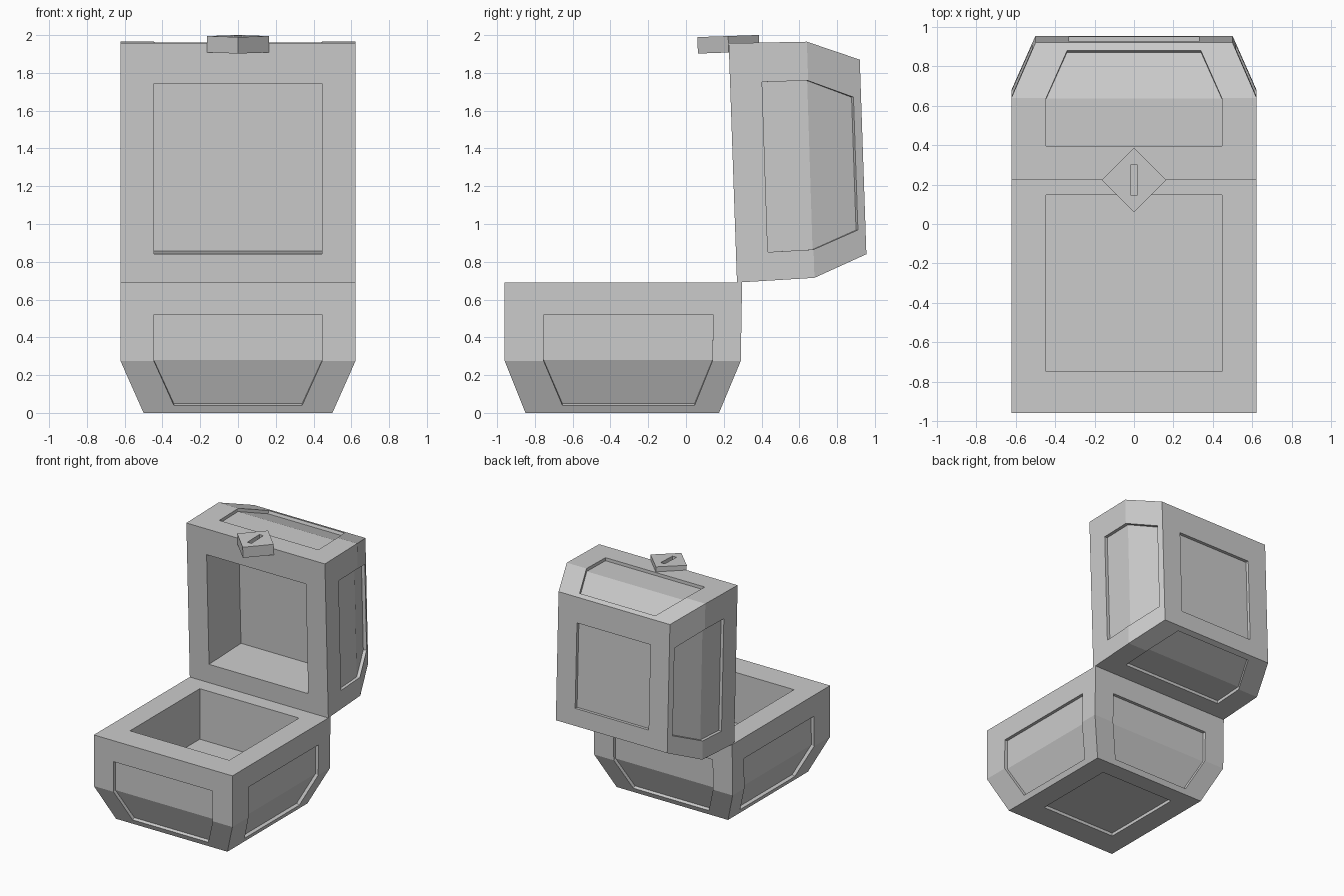
import bpy, bmesh, math
from mathutils import Vector, Matrix

if "Cube" in bpy.data.objects:
    bpy.data.objects.remove(bpy.data.objects["Cube"])

RECESS = 0.025      # depth of the sunken panels
CAVITY = 0.41       # depth of the hollow


def ring(bm, a, b):
    """Quads between two loops of equal length."""
    n = len(a)
    for i in range(n):
        j = (i + 1) % n
        bm.faces.new((a[i], a[j], b[j], b[i]))


def finish(bm, name):
    bmesh.ops.remove_doubles(bm, verts=bm.verts, dist=1e-5)
    bmesh.ops.recalc_face_normals(bm, faces=bm.faces)
    me = bpy.data.meshes.new(name)
    bm.to_mesh(me)
    bm.free()
    ob = bpy.data.objects.new(name, me)
    bpy.context.collection.objects.link(ob)
    return ob


def normal(a, b, c, centre):
    n = (b - a).cross(c - a).normalized()
    return n if n.dot(a - centre) > 0 else -n


def half_shell(name, sections):
    """sections: rim, shoulder, end, each (half width, hinge-side (y,z), front-side (y,z))."""
    bm = bmesh.new()
    loops = [[Vector((s * hx, *p)) for s, p in ((-1, back), (1, back), (1, front), (-1, front))]
             for hx, back, front in sections]
    rim, mid, end = loops
    centre = sum(rim + end, Vector()) / 8
    V = lambda pts: [bm.verts.new(p) for p in pts]

    # four bent walls, each with a sunken panel
    for i in range(4):
        j = (i + 1) % 4
        if i % 2 == 0:
            w, c = (.142, .858), (.172, .828)
        else:
            w, c = (.12, .835), (.138, .80)
            if i == 3:
                w, c = [tuple(1 - k for k in reversed(p)) for p in (w, c)]
        top = [rim[k].lerp(mid[k], .41) for k in (i, j)]
        low = [mid[k].lerp(end[k], .855) for k in (i, j)]
        sh = [mid[i], mid[j]]
        outer = [rim[i], rim[j], mid[j], end[j], end[i], mid[i]]
        at = lambda pair, u: pair[0].lerp(pair[1], u)
        inner = [at(top, w[0]), at(top, w[1]), at(sh, w[1]),
                 at(low, c[1]), at(low, c[0]), at(sh, w[0])]
        nw = normal(rim[i], rim[j], mid[j], centre)
        nc = normal(mid[i], mid[j], end[j], centre)
        ns = (nw + nc) / (1 + nw.dot(nc))
        sunk = [p - n * RECESS for p, n in zip(inner, (nw, nw, ns, nc, nc, ns))]
        o, q, r = V(outer), V(inner), V(sunk)
        ring(bm, o, q)
        ring(bm, q, r)
        bm.faces.new((r[0], r[1], r[2], r[5]))
        bm.faces.new((r[5], r[2], r[3], r[4]))

    # end panel and hollow behind the rim
    for loop, ux, (v0, v1), depth in ((end, .17, (.136, .80), RECESS),
                                      (rim, .142, (.12, .832), CAVITY)):
        n = normal(loop[0], loop[1], loop[2], centre)
        inner = [loop[0].lerp(loop[1], u).lerp(loop[3].lerp(loop[2], u), v)
                 for u, v in ((ux, v0), (1 - ux, v0), (1 - ux, v1), (ux, v1))]
        o, q, r = V(loop), V(inner), V([p - n * depth for p in inner])
        ring(bm, o, q)
        ring(bm, q, r)
        bm.faces.new(r)
    return finish(bm, name)


half_shell("chest_base", [(.622, (.297, .69), (-.96, .69)),
                          (.622, (.29, .275), (-.96, .275)),
                          (.50, (.175, 0), (-.85, 0))])
half_shell("chest_lid", [(.622, (.27, .69), (.226, 1.957)),
                         (.622, (.68, .715), (.64, 1.965)),
                         (.50, (.955, .84), (.92, 1.87))])

# diamond clasp with a key slot
bm = bmesh.new()
R, sx, sy, h = .163, .018, .076, .087
diamond = ((-R, 0), (0, -R), (R, 0), (0, R))
slot = ((-sx, -sy), (sx, -sy), (sx, sy), (-sx, sy))
loops = [[bm.verts.new((x, y, z)) for x, y in shape]
         for shape, z in ((diamond, 0), (diamond, h), (slot, h), (slot, h - .03))]
for a, b in zip(loops, loops[1:]):
    ring(bm, a, b)
bm.faces.new(loops[0])
bm.faces.new(loops[-1])
clasp = finish(bm, "clasp")
clasp.matrix_world = Matrix.Translation((0, .226, 1.908)) @ Matrix.Rotation(math.radians(2), 4, 'X')
